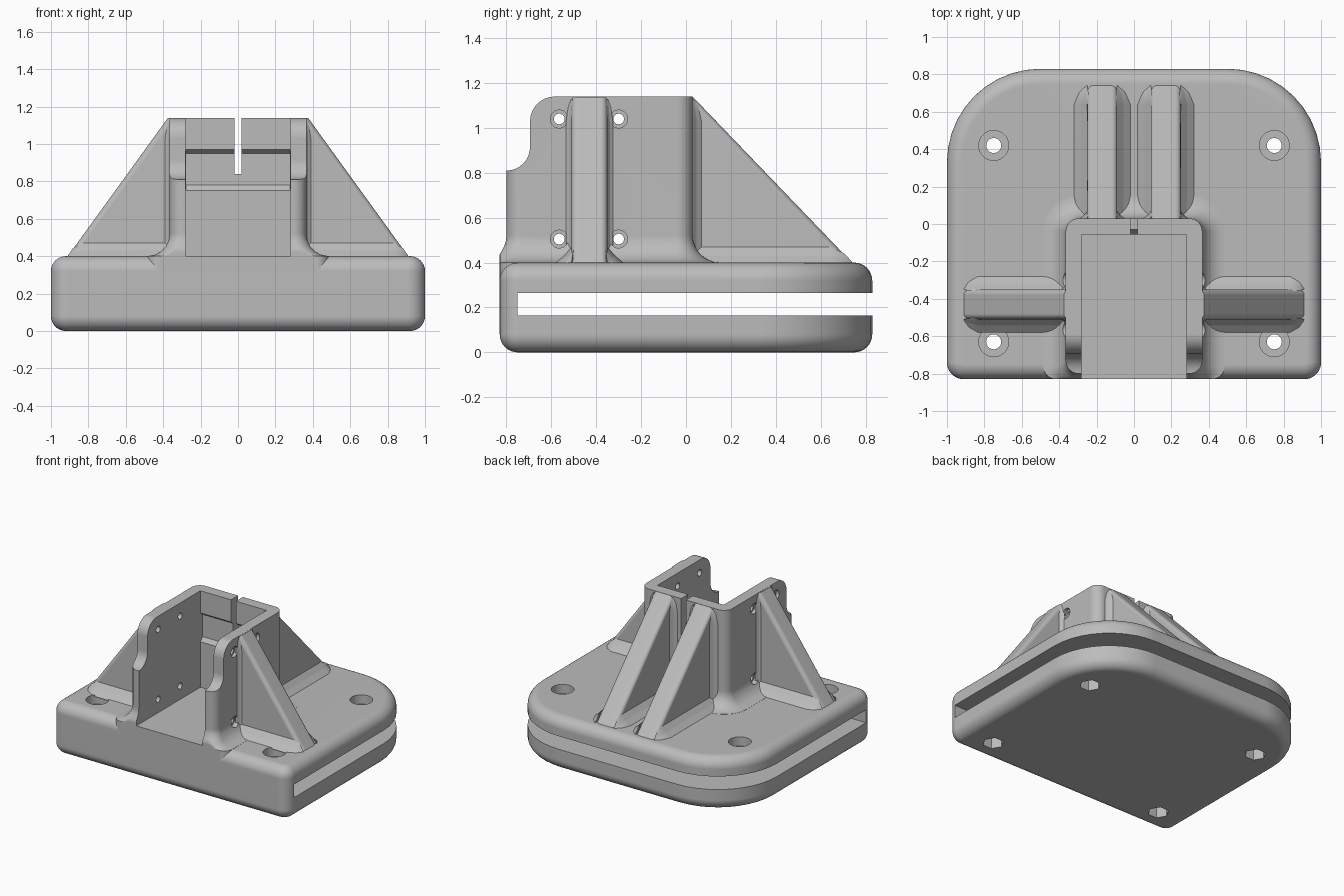
import bpy, bmesh, math
from mathutils import Vector

if "Cube" in bpy.data.objects:
    bpy.data.objects.remove(bpy.data.objects["Cube"], do_unlink=True)

grey = bpy.data.materials.new("plain grey")
grey.use_nodes = True
COLOUR = (0.5, 0.5, 0.5, 1)
grey.diffuse_color = COLOUR
grey.node_tree.nodes["Principled BSDF"].inputs["Base Color"].default_value = COLOUR


def loft(name, rings, round_longer=None, radius=0.0):
    """Skin a list of equal-length rings and cap both ends."""
    bm = bmesh.new()
    rows = [[bm.verts.new(p) for p in ring] for ring in rings]
    n = len(rows[0])
    for a, b in zip(rows, rows[1:]):
        for i in range(n):
            j = (i + 1) % n
            bm.faces.new((a[i], a[j], b[j], b[i]))
    bm.faces.new(rows[0][::-1])
    bm.faces.new(rows[-1])
    if round_longer:
        edges = [e for e in bm.edges if e.calc_length() > round_longer]
        bmesh.ops.bevel(bm, geom=edges, offset=radius, segments=5,
                        profile=0.5, affect='EDGES')
    bmesh.ops.recalc_face_normals(bm, faces=bm.faces)
    mesh = bpy.data.meshes.new(name)
    bm.to_mesh(mesh)
    bm.free()
    mesh.materials.append(grey)
    ob = bpy.data.objects.new(name, mesh)
    bpy.context.collection.objects.link(ob)
    return ob


def plan(x, y0, y1, rf, rb, z):
    """Rounded rectangle with separate front and back corner radii."""
    pts = []
    for cx, cy, r, start in ((x - rb, y1 - rb, rb, 0), (-x + rb, y1 - rb, rb, 90),
                             (-x + rf, y0 + rf, rf, 180), (x - rf, y0 + rf, rf, 270)):
        for i in range(11):
            a = math.radians(start + 9 * i)
            pts.append((cx + r * math.cos(a), cy + r * math.sin(a), z))
    return pts


def box(x, y0, y1, z0, z1):
    corners = [(-x, y0), (x, y0), (x, y1), (-x, y1)]
    return loft("cutter", [[(a, b, z) for a, b in corners] for z in (z0, z1)])


def side_prism(x, pts):
    return loft("cutter", [[(s, y, z) for y, z in pts] for s in (-x, x)])


def rod(axis, start, end, r, p, q, sides=32):
    """Cylinder along x or z through the point (p, q) of the other two axes."""
    rings = []
    for t in (start, end):
        ring = []
        for i in range(sides):
            a = math.tau * i / sides
            u, v = p + r * math.cos(a), q + r * math.sin(a)
            ring.append((t, u, v) if axis == 'x' else (u, v, t))
        rings.append(ring)
    return loft("cutter", rings)


def cut(ob, cutters):
    bpy.context.view_layer.objects.active = ob
    for c in cutters:
        c.hide_render = True
        mod = ob.modifiers.new("cut", 'BOOLEAN')
        mod.operation, mod.solver, mod.object = 'DIFFERENCE', 'EXACT', c
        bpy.ops.object.modifier_apply(modifier=mod.name)
        bpy.data.objects.remove(c, do_unlink=True)


def arc(cy, cz, r, a0, a1, n=8):
    return [(cy + r * math.cos(math.radians(a0 + (a1 - a0) * i / n)),
             cz + r * math.sin(math.radians(a0 + (a1 - a0) * i / n))) for i in range(n + 1)]


parts = []

# Base block with rolled rims
R = 0.08
rings = []
for side in (0, 1):
    for i in range(9):
        t = math.radians(90 * i / 8)
        if side:
            t = math.pi / 2 - t
        d = R * (1 - math.sin(t))
        lift = R * (1 - math.cos(t))
        rings.append(plan(1 - d, -0.83 + d, 0.83 - d, 0.09 - d, 0.5 - d,
                          0.4 - lift if side else lift))
base = loft("base", rings)
cutters = [box(1.5, -0.75, 1.5, 0.165, 0.265)]
for x in (-0.75, 0.75):
    for y in (-0.63, 0.42):
        cutters += [rod('z', -0.1, 0.6, 0.04, x, y),
                    rod('z', 0.33, 0.6, 0.08, x, y),
                    rod('z', -0.1, 0.09, 0.075, x, y, 6)]
cut(base, cutters)
parts.append(base)

# Socket with a flared foot
F = 0.12
rings = [plan(0.365 + F, -0.83, 0.03 + F, 0.06, 0.07 + F, 0.3)]
for i in range(9):
    t = math.radians(90 - 90 * i / 8)
    d = F * (1 - math.cos(t))
    rings.append(plan(0.365 + d, max(-0.83, -0.8 - d), 0.03 + d, 0.07, 0.07 + d,
                      0.401 + F - F * math.sin(t)))
rings.append(plan(0.365, -0.8, 0.03, 0.07, 0.07, 1.14))
socket = loft("socket", rings)
front_outline = ([(-1, 0.81)] + arc(-0.80, 0.915, 0.105, -90, 0)
                 + arc(-0.585, 1.03, 0.11, 180, 90) + [(-0.585, 1.3), (-1, 1.3)])
cutters = [box(0.28, -1, -0.055, 0.402, 2),
           side_prism(1, front_outline),
           side_prism(0.279, [(-0.1, 0.75), (-0.055, 0.75), (-0.03, 0.78),
                              (-0.03, 0.95), (-0.055, 0.97), (-0.1, 0.97)]),
           box(0.02, -0.2, 0.2, 0.84, 2)]
for y in (-0.565, -0.3):
    for z in (0.505, 1.04):
        cutters.append(rod('x', -1, 1, 0.024, y, z, 24))
        cutters += [rod('x', s * 0.34, s, 0.04, y, z, 24) for s in (-1, 1)]
cut(socket, cutters)
parts.append(socket)


def fillet(name, corner, a, b, path, r):
    """Concave strip in the corner between directions a and b."""
    corner, a, b, path = map(Vector, (corner, a, b, path))
    prof = [(-0.01, -0.01), (r, -0.01)]
    prof += [(r * (1 - math.sin(t)), r * (1 - math.cos(t)))
             for t in (math.radians(90 * i / 8) for i in range(9))]
    prof.append((-0.01, r))
    prof[2:11] = prof[2:11][::-1]
    rings = []
    for along, size in ((0, 1), (0.86, 1), (0.95, 0.6), (1, 0.05)):
        rings.append([corner + path * along + (a * u + b * v) * size for u, v in prof])
    parts.append(loft(name, rings))


def rib(name, out, across, centre, wall, top, foot, r_wall):
    """Triangular brace; out points away from the socket."""
    out, across, up = Vector(out), Vector(across), Vector((0, 0, 1))
    slope = (foot - top) / 0.74
    prof = [(wall - 0.03, 0.35), (wall - 0.03, 1.139), (top, 1.139), (foot + slope * 0.05, 0.35)]
    rings = [[out * u + across * (centre + h) + up * z for u, z in prof] for h in (-0.08, 0.08)]
    parts.append(loft(name, rings, 0.87, 0.03))
    for s in (-1, 1):
        edge = across * (centre + s * 0.08)
        fillet(name + "_floor_fillet", out * wall + edge + up * 0.4,
               across * s, up, out * (foot - wall), 0.07)
        fillet(name + "_wall_fillet", out * wall + edge + up * 0.4,
               across * s, out, up * 0.73, r_wall)


# Side braces and rear braces
for s, label in ((1, "left"), (-1, "right")):
    rib(label + "_side_rib", (s, 0, 0), (0, 1, 0), -0.43, 0.365, 0.375, 0.91, 0.025)
    rib(label + "_rear_rib", (0, 1, 0), (1, 0, 0), s * 0.17, 0.03, 0.03, 0.74, 0.04)

# Smooth shading with crisp edges
for ob in parts:
    bpy.ops.object.select_all(action='DESELECT')
    ob.select_set(True)
    bpy.context.view_layer.objects.active = ob
    bpy.ops.object.shade_smooth_by_angle(angle=math.radians(32))
    mod = ob.modifiers.new("even shading", 'WEIGHTED_NORMAL')
    mod.keep_sharp = True
